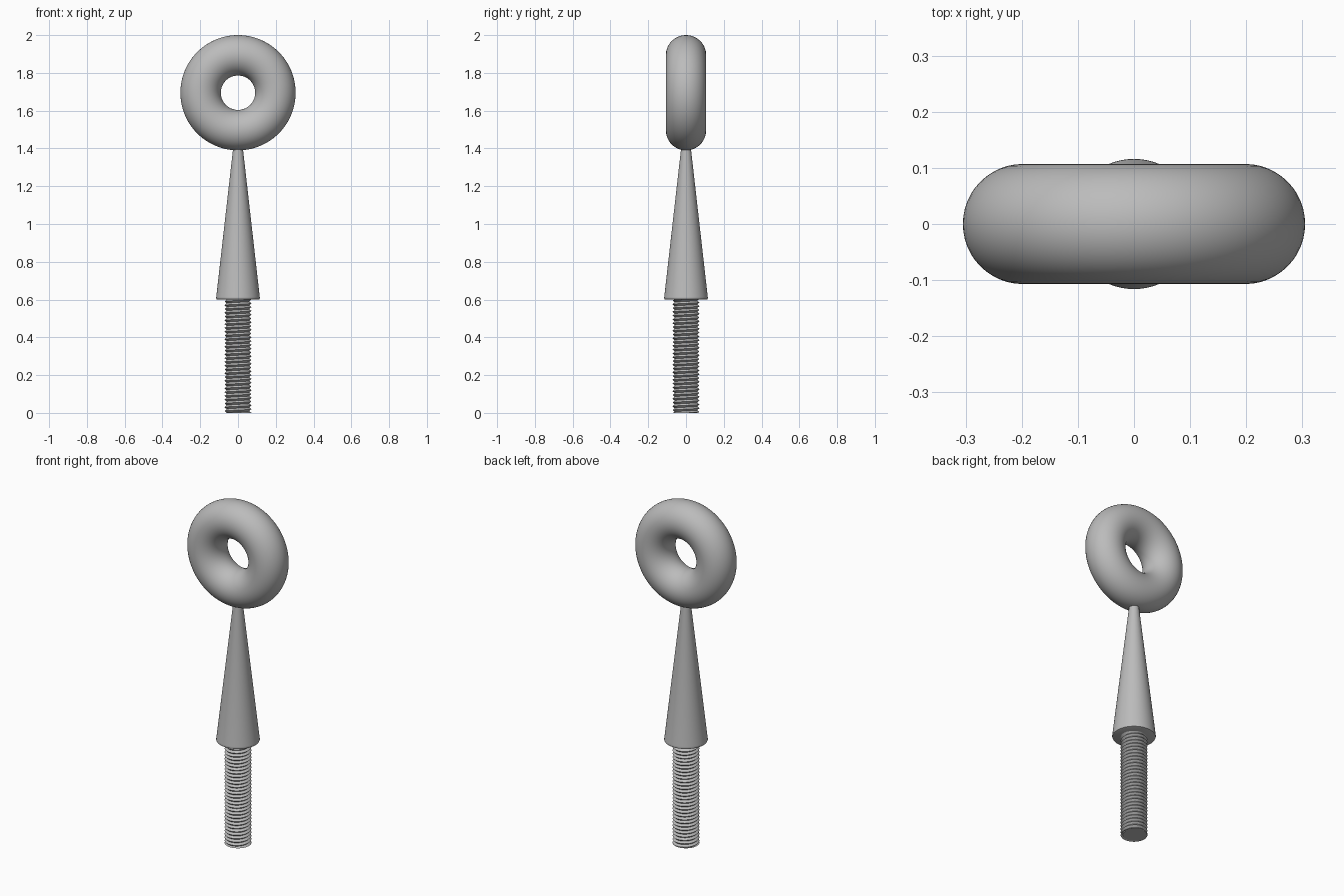
import bpy, bmesh, math

cube = bpy.data.objects.get("Cube")
if cube:
    bpy.data.objects.remove(cube, do_unlink=True)

# Single grey metal
metal = bpy.data.materials.new("grey_metal")
metal.use_nodes = True
GREY = (0.5, 0.5, 0.5, 1)
metal.diffuse_color = GREY
metal.node_tree.nodes["Principled BSDF"].inputs["Base Color"].default_value = GREY


def finish(obj, name):
    obj.name = obj.data.name = name
    obj.data.materials.append(metal)
    bpy.ops.object.select_all(action="DESELECT")
    obj.select_set(True)
    bpy.context.view_layer.objects.active = obj
    bpy.ops.object.shade_smooth_by_angle(angle=math.radians(35))


def from_bmesh(bm, name):
    bmesh.ops.recalc_face_normals(bm, faces=bm.faces)
    mesh = bpy.data.meshes.new(name)
    bm.to_mesh(mesh)
    bm.free()
    obj = bpy.data.objects.new(name, mesh)
    bpy.context.collection.objects.link(obj)
    finish(obj, name)


def lathe(name, profile, segments=64):
    """Revolve (radius, height) points about the z axis."""
    bm = bmesh.new()
    verts = [bm.verts.new((r, 0, z)) for r, z in profile]
    edges = [bm.edges.new(pair) for pair in zip(verts, verts[1:])]
    bmesh.ops.spin(bm, geom=verts + edges, axis=(0, 0, 1), cent=(0, 0, 0),
                   angle=math.tau, steps=segments, use_merge=True)
    bmesh.ops.remove_doubles(bm, verts=bm.verts, dist=1e-5)
    from_bmesh(bm, name)


# Ring standing upright, hole facing front
bpy.ops.mesh.primitive_torus_add(
    major_radius=0.198, minor_radius=0.107, major_segments=96, minor_segments=48,
    location=(0, 0, 1.695), rotation=(math.pi / 2, 0, 0))
finish(bpy.context.object, "ring")

# Tapered shank with a softened lower rim
lathe("tapered_shank", [(0, 0.6), (0.11, 0.6), (0.114, 0.602), (0.116, 0.607),
                        (0.115, 0.615), (0.026, 1.4), (0.026, 1.43), (0, 1.43)])

# Core of the threaded stud
ROOT, CREST, TOP, PITCH, STEPS = 0.06, 0.071, 0.602, 0.02, 48
lathe("stud_core", [(0, 0), (ROOT, 0), (ROOT, TOP), (0, TOP)])

# Helical thread: crest and root lines joined by flanks, cut flat at both ends
bm = bmesh.new()
count = int((TOP / PITCH + 2) * STEPS)


def helix(radius, offset):
    line = []
    for t in range(count):
        a = math.tau * t / STEPS
        z = PITCH * (t / STEPS - 1 + offset)
        line.append(bm.verts.new((radius * math.cos(a), radius * math.sin(a),
                                  min(max(z, 0), TOP))))
    return line


crest, root = helix(CREST, 0), helix(ROOT, 0.5)
for t in range(count - 1):
    bm.faces.new((crest[t], crest[t + 1], root[t + 1], root[t]))
    n = t + STEPS
    if n + 1 < count:
        bm.faces.new((root[t], root[t + 1], crest[n + 1], crest[n]))
from_bmesh(bm, "stud_thread")
